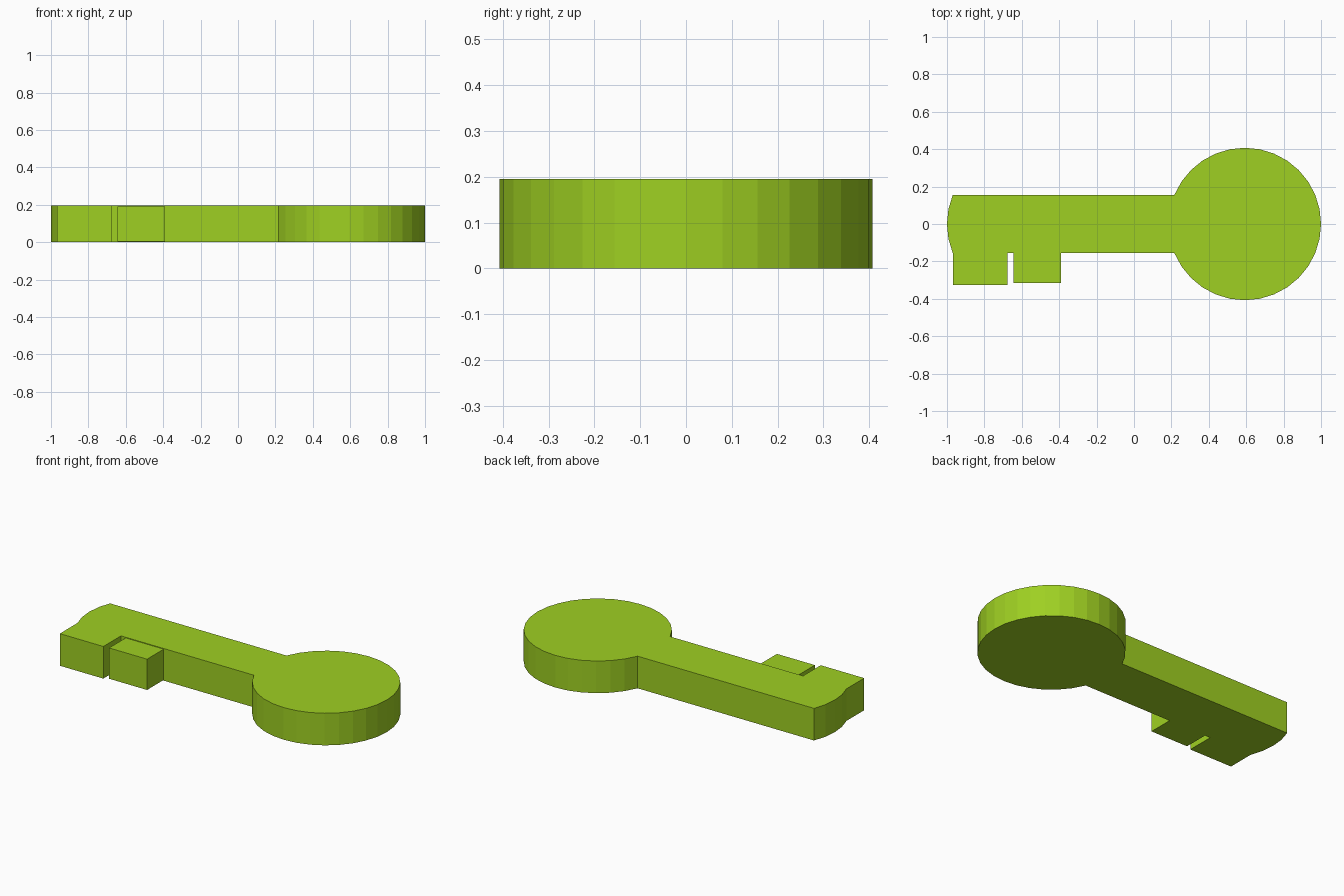
import bpy
import bmesh
from math import cos, sin, radians

cube = bpy.data.objects.get("Cube")
if cube:
    bpy.data.objects.remove(cube, do_unlink=True)

RADIUS = 0.4075       # bow and rounded tip share one radius
CENTRE = 1 - RADIUS
THICK = 0.195
STEP = 360 / 32

green = bpy.data.materials.new("lime_green")
green.use_nodes = True
colour = (0.345, 0.63, 0.016, 1)
green.diffuse_color = colour
green.node_tree.nodes["Principled BSDF"].inputs["Base Color"].default_value = colour


def arc(cx, first, last):
    """Points of a 32-sided circle between two step numbers."""
    return [(cx + RADIUS * cos(radians(i * STEP)), RADIUS * sin(radians(i * STEP)))
            for i in range(first, last + 1)]


def slab(name, outline, bottom, top):
    """Extrude a flat counter-clockwise outline upwards."""
    bm = bmesh.new()
    face = bm.faces.new([bm.verts.new((x, y, bottom)) for x, y in outline])
    result = bmesh.ops.extrude_face_region(bm, geom=[face], use_keep_orig=True)
    for item in result["geom"]:
        if isinstance(item, bmesh.types.BMVert):
            item.co.z = top
    bmesh.ops.recalc_face_normals(bm, faces=bm.faces)
    mesh = bpy.data.meshes.new(name)
    bm.to_mesh(mesh)
    bm.free()
    mesh.materials.append(green)
    obj = bpy.data.objects.new(name, mesh)
    bpy.context.collection.objects.link(obj)
    return obj


# Round bow, straight shaft, rounded tip and end tooth in one outline
bow = arc(CENTRE, -14, 14)
tip = arc(-CENTRE, 14, 18)
shaft_edge = tip[-1][1]
end_tooth = [(tip[-1][0], -0.325), (-0.677, -0.325), (-0.677, shaft_edge)]
slab("key_body", bow + tip + end_tooth, 0, THICK)

# Separate inner tooth, a little thinner, set into the shaft
slab("inner_tooth", [(-0.645, -0.315), (-0.39, -0.315), (-0.39, -0.14), (-0.645, -0.14)],
     0.004, THICK - 0.004)
